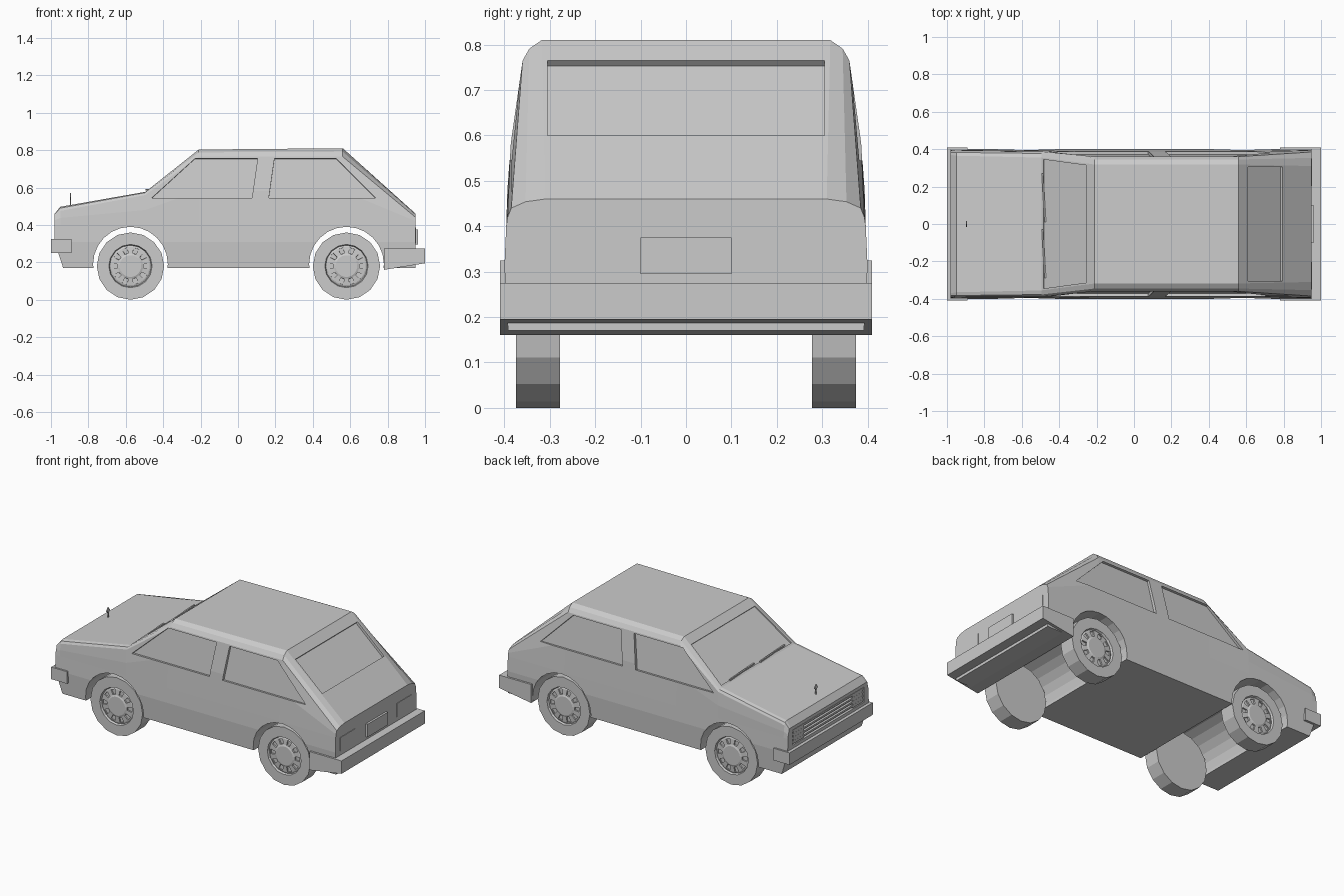
import bpy, bmesh, math
from mathutils import Vector, Matrix
from mathutils.geometry import normal

if "Cube" in bpy.data.objects:
    bpy.data.objects.remove(bpy.data.objects["Cube"])

GREY = (0.6, 0.6, 0.6, 1)
paint = bpy.data.materials.new("plain_grey")
paint.use_nodes = True
paint.diffuse_color = GREY
paint.node_tree.nodes["Principled BSDF"].inputs["Base Color"].default_value = GREY


def finish(name, bm):
    bmesh.ops.recalc_face_normals(bm, faces=bm.faces)
    mesh = bpy.data.meshes.new(name)
    bm.to_mesh(mesh)
    bm.free()
    mesh.materials.append(paint)
    obj = bpy.data.objects.new(name, mesh)
    bpy.context.collection.objects.link(obj)
    return obj


def box(name, x, y, z):
    bm = bmesh.new()
    bmesh.ops.create_cube(bm, size=1)
    for v in bm.verts:
        v.co = [lim[0] if c < 0 else lim[1] for c, lim in zip(v.co, (x, y, z))]
    return finish(name, bm)


def hull(bm, points):
    verts = [bm.verts.new(p) for p in points]
    bmesh.ops.convex_hull(bm, input=verts)


def add_recess(bm, quad, depth):
    """Cutter block that sinks a four-sided panel into the shell."""
    quad = [Vector(p) for p in quad]
    n = normal(quad)
    if n.dot(sum(quad, Vector()) / 4 - Vector((0, 0, 0.4))) < 0:
        n = -n
    hull(bm, [p - n * depth for p in quad] + [p + n * 0.04 for p in quad])


def bridge(bm, a, b):
    count = len(a)
    return [bm.faces.new((a[i], a[(i + 1) % count], b[(i + 1) % count], b[i]))
            for i in range(count)]


# Body shell: station x, shoulder width and height, roof edge width and height
stations = [
    (-0.98, 0.385, 0.45, 0.37, 0.46),
    (-0.95, 0.388, 0.475, 0.365, 0.497),
    (-0.495, 0.387, 0.56, 0.355, 0.577),
    (-0.21, 0.36, 0.765, 0.318, 0.803),
    (0.56, 0.36, 0.765, 0.318, 0.81),
    (0.95, 0.385, 0.44, 0.31, 0.46),
]
bm = bmesh.new()
rings = []
for x, ws, zs, wt, zt in stations:
    half = [
        (0.392, 0.17), (0.4, 0.31), (0.396, 0.4),
        (ws + (0.396 - ws) * 0.72, (0.4 + zs) / 2), (ws, zs),
        ((ws + wt) / 2 + 0.006, (zs + zt) / 2 + 0.004), (wt, zt),
    ]
    outline = half + [(-y, z) for y, z in reversed(half)]
    rings.append([bm.verts.new((x + 0.045 if z < 0.2 and x < -0.9 else x, y, z))
                  for y, z in outline])
for a, b in zip(rings, rings[1:]):
    bridge(bm, a, b)
# End caps in strips so the slanted chin stays clean
for ring in (rings[0], rings[-1]):
    for i in range(len(ring) // 2 - 1):
        bm.faces.new((ring[i], ring[i + 1], ring[-2 - i], ring[-1 - i]))
body = finish("body", bm)

# Openings: wheel arches, glass panels and grille
bm = bmesh.new()
WHEEL_X = (-0.575, 0.58)
for wx in WHEEL_X:
    bmesh.ops.create_cone(
        bm, cap_ends=True, segments=24, radius1=0.2, radius2=0.2, depth=1,
        matrix=Matrix.Translation((wx, 0, 0.19)) @ Matrix.Rotation(math.pi / 2, 4, "X"))
side_windows = [
    [(-0.46, 0.545), (-0.23, 0.755), (0.105, 0.755), (0.075, 0.545)],
    [(0.165, 0.545), (0.195, 0.755), (0.525, 0.755), (0.735, 0.545)],
]
for window in side_windows:
    for s in (1, -1):
        add_recess(bm, [(x, s * (0.386 if z < 0.6 else 0.361), z) for x, z in window], 0.014)
add_recess(bm, [(-0.485, 0.345, 0.585), (-0.485, -0.345, 0.585),
                (-0.257, -0.314, 0.766), (-0.257, 0.314, 0.766)], 0.008)
add_recess(bm, [(0.794, 0.305, 0.6), (0.794, -0.305, 0.6),
                (0.61, -0.305, 0.765), (0.61, 0.305, 0.765)], 0.016)
add_recess(bm, [(-0.98, -0.35, 0.345), (-0.98, 0.35, 0.345),
                (-0.98, 0.35, 0.44), (-0.98, -0.35, 0.44)], 0.015)
cutter = finish("opening_cutter", bm)
cutter.hide_render = True
cut = body.modifiers.new("openings", "BOOLEAN")
cut.operation = "DIFFERENCE"
cut.solver = "EXACT"
cut.object = cutter
bpy.context.view_layer.objects.active = body
bpy.ops.object.modifier_apply(modifier=cut.name)
bpy.data.objects.remove(cutter)

# Grille slats and headlight surrounds
for i in range(4):
    z = 0.357 + i * 0.023
    box(f"grille_slat_{i + 1}", (-0.979, -0.96), (-0.35, 0.35), (z, z + 0.011))
for side, s in (("left", 1), ("right", -1)):
    box(f"headlight_{side}", (-0.978, -0.96), sorted((s * 0.24, s * 0.34)), (0.35, 0.435))
    # Tail light plates
    box(f"tail_light_{side}", (0.945, 0.953), sorted((s * 0.203, s * 0.351)), (0.302, 0.386))
box("number_plate", (0.945, 0.963), (-0.1, 0.1), (0.295, 0.375))

# Bumpers
box("front_bumper", (-1, -0.89), (-0.41, 0.41), (0.25, 0.325))
bm = bmesh.new()
hull(bm, [(x, y, z) for y in (-0.41, 0.41)
          for x, z in ((0.78, 0.16), (1, 0.195), (1, 0.275), (0.78, 0.275))])
bmesh.ops.dissolve_limit(bm, angle_limit=0.01, verts=bm.verts, edges=bm.edges)
finish("rear_bumper", bm)


def lathe(name, profile, segments, turn, slots=None):
    """Spin (radius, y) points about the y axis and cap both ends."""
    bm = bmesh.new()
    loops = []
    for r, y in profile:
        angles = [math.tau * (i + turn) / segments for i in range(segments)]
        loops.append([bm.verts.new((r * math.sin(a), y, -r * math.cos(a))) for a in angles])
    bands = [bridge(bm, a, b) for a, b in zip(loops, loops[1:])]
    bm.faces.new(loops[0])
    bm.faces.new(loops[-1])
    bmesh.ops.recalc_face_normals(bm, faces=bm.faces)
    if slots is not None:
        holes = bands[slots][::2]
        bmesh.ops.inset_individual(bm, faces=holes, thickness=0.002)
        pressed = bmesh.ops.inset_individual(bm, faces=holes, thickness=0.0005)
        bmesh.ops.translate(bm, vec=(0, -0.012, 0), verts=list({v for f in holes for v in f.verts}))
    return finish(name, bm)


# Wheels: sixteen-sided tyre with a dished, slotted rim
tyre = [(0.18, 0.277), (0.18, 0.374), (0.116, 0.374), (0.11, 0.358)]
rim = [(0.114, 0.34), (0.114, 0.36), (0.102, 0.365), (0.068, 0.368), (0.058, 0.372)]
for end, wx in zip(("front", "rear"), WHEEL_X):
    for side, turn in (("left", 0), ("right", math.pi)):
        place = Matrix.Translation((wx, 0, 0.18)) @ Matrix.Rotation(turn, 4, "Z")
        lathe(f"{end}_{side}_tyre", tyre, 16, 0).matrix_world = place
        lathe(f"{end}_{side}_rim", rim, 20, 0.5, slots=2).matrix_world = place

# Hood ornament: thin stem with a small diamond
box("ornament_stem", (-0.898, -0.892), (-0.003, 0.003), (0.49, 0.54))
bm = bmesh.new()
hull(bm, [(x, y, z) for x in (-0.898, -0.892)
          for y, z in ((0, 0.53), (0.015, 0.55), (0, 0.57), (-0.015, 0.55))])
finish("ornament_diamond", bm)

# Wipers resting along the windscreen base
for i, y in enumerate((-0.16, 0.14)):
    bm = bmesh.new()
    bmesh.ops.create_cube(bm, size=1, matrix=Matrix.Translation((-0.482, y, 0.588))
                          @ Matrix.Rotation(0.06, 4, "Z")
                          @ Matrix.Diagonal((0.008, 0.26, 0.008, 1)))
    finish(f"wiper_{i + 1}", bm)
